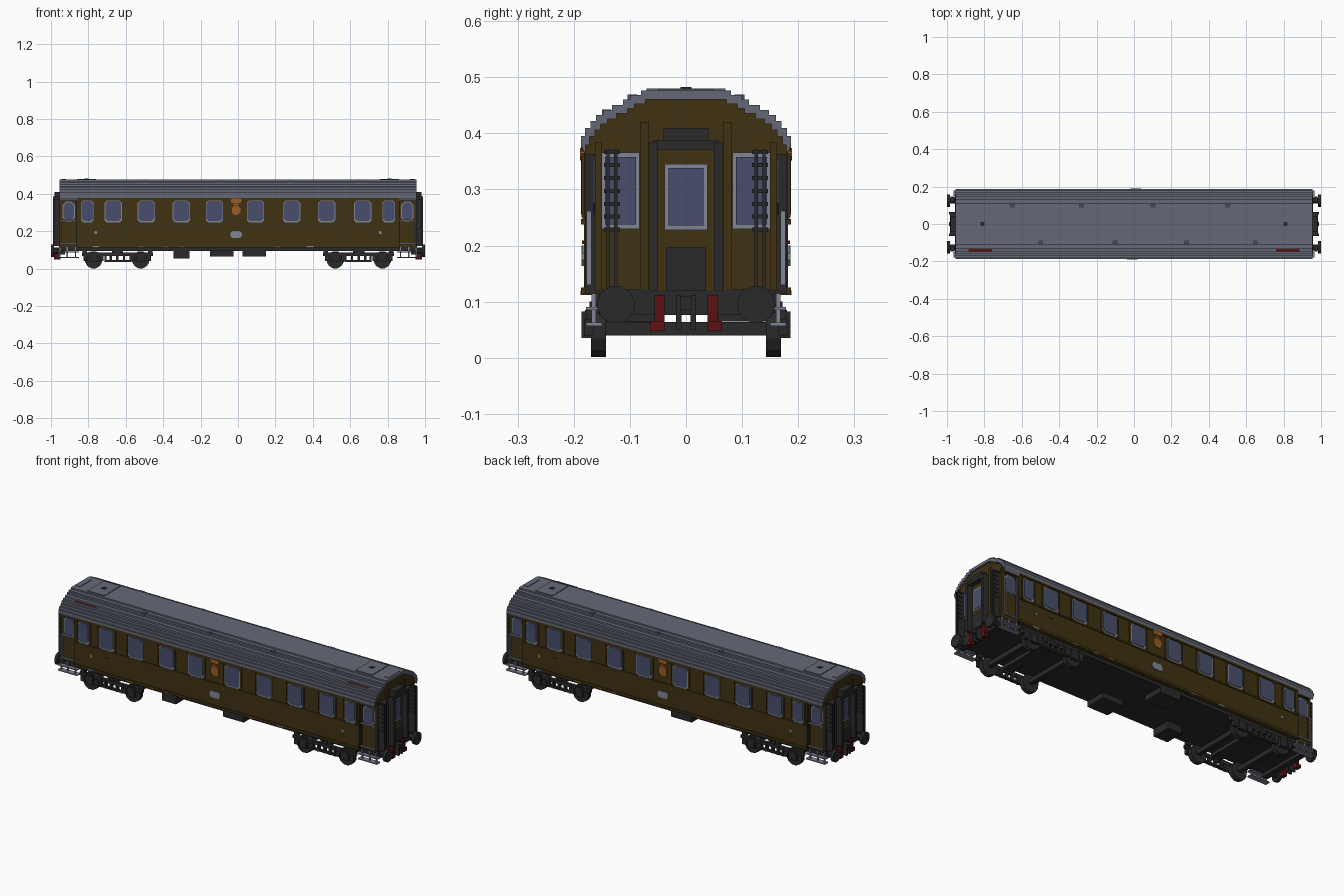
import bpy, bmesh, math
from mathutils import Matrix, Vector

if "Cube" in bpy.data.objects:
    bpy.data.objects.remove(bpy.data.objects["Cube"])


def material(name, r, g, b):
    m = bpy.data.materials.new(name)
    m.use_nodes = True
    m.diffuse_color = (r, g, b, 1)
    m.node_tree.nodes["Principled BSDF"].inputs["Base Color"].default_value = (r, g, b, 1)
    return m


BROWN = material("brown paint", .05, .032, .006)
GREY = material("roof grey", .13, .14, .18)
LIGHT = material("light grey trim", .22, .235, .30)
BLUE = material("blue glass", .065, .078, .15)
DARK = material("dark iron", .023, .023, .023)
RED = material("dark red", .11, .006, .006)
ORANGE = material("orange crest", .33, .11, .017)

parts = {}


def mesh_for(name, mat):
    return parts.setdefault(name, (bmesh.new(), mat))[0]


def box(name, mat, x0, x1, y0, y1, z0, z1):
    lo = Vector((min(x0, x1), min(y0, y1), z0))
    hi = Vector((max(x0, x1), max(y0, y1), z1))
    m = Matrix.Translation((lo + hi) / 2) @ Matrix.Diagonal((*(hi - lo), 1))
    bmesh.ops.create_cube(mesh_for(name, mat), size=1, matrix=m)


def prism(name, mat, pts, axis, a, b):
    """Extrude a 2D outline: axis x takes (y, z), axis y takes (x, z)."""
    bm = mesh_for(name, mat)
    make = (lambda p: (a, *p)) if axis == "x" else (lambda p: (p[0], a, p[1]))
    face = bm.faces.new([bm.verts.new(make(p)) for p in pts])
    new = bmesh.ops.extrude_face_region(bm, geom=[face])["geom"]
    step = Vector((b - a, 0, 0) if axis == "x" else (0, b - a, 0))
    bmesh.ops.translate(bm, vec=step, verts=[v for v in new if isinstance(v, bmesh.types.BMVert)])


def pane(x, z, w, h, c):
    """Rectangle outline with cut corners."""
    w, h = w / 2, h / 2
    return [(x - w + c, z - h), (x + w - c, z - h), (x + w, z - h + c), (x + w, z + h - c),
            (x + w - c, z + h), (x - w + c, z + h), (x - w, z + h - c), (x - w, z - h + c)]


def disc(name, mat, axis, center, r, depth, n=12):
    turn = Matrix.Rotation(math.pi / 2, 4, "Y" if axis == "x" else "X")
    m = Matrix.Translation(center) @ turn @ Matrix.Rotation(math.pi / n, 4, "Z")
    bmesh.ops.create_cone(mesh_for(name, mat), cap_ends=True, segments=n, radius1=r,
                          radius2=r, depth=depth, matrix=m)


# Stepped roof: corner list of half the cross-section, turned into stairs
steps = [(.187, .378), (.18, .395), (.17, .41), (.16, .422), (.148, .433), (.132, .442),
         (.112, .451), (.1, .46), (.08, .468), (.055, .476)]


def stairs(drop, shrink):
    half = []
    for (y, z), (_, z2) in zip(steps, steps[1:] + [(0, .476)]):
        half += [(y - shrink, z - drop), (y - shrink, z2 - drop)]
    half = half[:-1]
    return half + [(-y, z) for y, z in reversed(half)]


outer, inner = stairs(0, 0), stairs(.016, .008)
prism("roof", GREY, outer + inner[::-1], "x", -.955, .955)
prism("roof_end_wall", BROWN, inner, "x", -.945, .945)

# Main body with raised sill and belt strips
box("body", BROWN, -.86, .86, -.182, .182, .112, .39)
box("vestibule", BROWN, -.945, .945, -.16, .16, .115, .39)
box("floor", DARK, -.95, .95, -.165, .165, .095, .115)
for s in (1, -1):
    for z0, z1 in ((.112, .125), (.238, .247), (.368, .38)):
        box("body_strips", BROWN, -.86, .86, s * .18, s * .187, z0, z1)

# Each long side is the other one turned half round
for s in (1, -1):
    y = -s * .18
    out = lambda d: -s * (.18 + d)
    windows = [(x, .085) for x in (-.667, -.49, -.303, -.126, .094, .287, .474, .667)]
    windows += [(-.806, .06), (.806, .06)]
    for x, w in windows:
        prism("window_frames", LIGHT, pane(s * x, .305, w + .007, .116, .012), "y", y, out(.0045))
        prism("window_glass", BLUE, pane(s * x, .308, w, .106, .012), "y", y, out(.0075))
        for e in (-1, 1):
            box("window_posts", BROWN, s * x + e * (w / 2 + .008), s * x + e * (w / 2 + .014),
                y, out(.006), .25, .365)
    # Crest and number plate shield, sill marks
    cx = -.01 * s
    prism("crest", ORANGE, pane(cx, .312, .045, .05, .013), "y", y, out(.006))
    prism("crest", ORANGE, pane(cx, .343, .03, .008, .002), "y", y, out(.006))
    prism("crest", ORANGE, pane(cx, .363, .056, .022, .006), "y", y, out(.0085))
    prism("side_shield", LIGHT, pane(cx, .182, .062, .036, .01), "y", y, out(.006))
    for x in (-.52, -.39, -.3, .21):
        box("sill_marks", ORANGE, s * x - .015, s * x + .015, y, out(.008), .112, .119)
    for x in (-.76, .385):
        box("sill_tags", LIGHT, s * x - .018, s * x + .018, y, out(.008), .112, .12)
    box("side_marker", RED, s * -.68, s * -.655, y, out(.005), .203, .209)
    for x in (-.76, .76):
        box("side_labels", LIGHT, s * x - .006, s * x + .006, y, out(.005), .185, .2)

    # Roof vents and boxes under the floor
    for x in (-.5, -.1, .28, .65):
        box("roof_vents", BLUE, s * x - .014, s * x + .014, -s * .086, -s * .104, .455, .469)
    box("under_boxes", DARK, s * .025, s * .15, -s * .05, -s * .165, .065, .1)
box("under_boxes", DARK, -.345, -.26, -.165, -.06, .055, .1)

for e in (-1, 1):
    X = lambda x: e * x
    # Roof hatches, ridge end boxes and marker strips
    box("roof_hatches", GREY, X(.76), X(.86), -.07, .07, .47, .48)
    box("hatch_pins", DARK, X(.8), X(.82), -.01, .01, .475, .483)
    box("ridge_boxes", GREY, X(.92), X(.945), -.05, .05, .47, .479)
    box("roof_marker", RED, X(.76), X(.885), -.147, -.134, .432, .4425)
    box("roof_marker_cover", GREY, X(.76), X(.885), -.15, -.146, .43, .4425)

    for s in (-1, 1):
        # Recessed entrance door
        prism("door_frames", LIGHT, pane(X(.905), .305, .068, .105, .02), "y", s * .158, s * .163)
        prism("door_glass", BLUE, pane(X(.905), .305, .058, .095, .018), "y", s * .158, s * .166)
        box("door_edges", DARK, X(.86), X(.866), s * .158, s * .18, .115, .385)
        box("door_handrails", LIGHT, X(.94), X(.946), s * .168, s * .177, .13, .262)
        for z in (.13, .255):
            box("door_handrails", LIGHT, X(.862), X(.946), s * .168, s * .177, z, z + .007)
        # Entrance steps
        for z in (.057, .085):
            box("entrance_steps", LIGHT, X(.85), X(.965), s * .15, s * .178, z, z + .006)
        for x in (.865, .91, .95):
            box("entrance_steps", DARK, X(x), X(x + .006), s * .16, s * .168, .057, .115)

        # End windows with folding grilles beside the gangway
        box("end_window_frames", LIGHT, X(.94), X(.949), s * .083, s * .15, .23, .366)
        box("end_window_glass", BLUE, X(.94), X(.952), s * .089, s * .144, .238, .358)
        for y in (.122, .136):
            box("end_grilles", DARK, X(.945), X(.985), s * y, s * (y + .006), .12, .372)
        for i in range(7):
            z = .225 + i * .023
            box("end_grilles", DARK, X(.96), X(.98), s * .118, s * .146, z, z + .007)
        box("end_pillars", BROWN, X(.94), X(.955), s * .066, s * .082, .12, .42)
        box("end_pillars", BROWN, X(.94), X(.955), s * .15, s * .162, .12, .385)

        # Gangway frame, buffers and red hoses
        box("gangway", DARK, X(.94), X(.988), s * .05, s * .065, .12, .385)
        disc("buffer_shanks", DARK, "x", (X(.965), s * .125, .095), .017, .05, 8)
        disc("buffer_heads", DARK, "x", (X(.9925), s * .125, .095), .034, .015)
        box("hoses", RED, X(.955), X(.975), s * .038, s * .056, .048, .112)
        box("hoses", RED, X(.955), X(.978), s * .038, s * .064, .048, .066)
        box("coupling", DARK, X(.95), X(.985), s * .008, s * .018, .05, .112)

    # Gangway top and end door
    box("gangway", DARK, X(.94), X(.985), -.058, .058, .37, .388)
    box("gangway", DARK, X(.94), X(.98), -.04, .04, .385, .41)
    box("end_door", BROWN, X(.94), X(.957), -.05, .05, .12, .37)
    box("end_door_frame", LIGHT, X(.95), X(.96), -.038, .038, .228, .345)
    box("end_door_glass", BLUE, X(.954), X(.963), -.031, .031, .236, .338)
    box("gangway_plate", DARK, X(.95), X(.972), -.036, .036, .12, .197)
    box("headstock", DARK, X(.925), X(.957), -.155, .155, .076, .122)
    box("coupling", DARK, X(.95), X(.99), -.01, .01, .085, .11)

    # Bogie: wheels, axles, side frames, springs and cross beams
    for x in (.52, .772):
        box("axles", DARK, X(x - .012), X(x + .012), -.15, .15, .04, .064)
        for s in (-1, 1):
            disc("wheels", DARK, "y", (X(x), s * .156, .047), .047, .026)
            box("axle_boxes", DARK, X(x - .022), X(x + .022), s * .16, s * .186, .035, .083)
            for d in (-.042, .042):
                box("axle_springs", DARK, X(x + d - .012), X(x + d + .012), s * .165, s * .182, .04, .07)
    for s in (-1, 1):
        box("bogie_frames", DARK, X(.455), X(.835), s * .162, s * .178, .068, .085)
        box("bogie_frames", DARK, X(.575), X(.715), s * .162, s * .178, .036, .046)
        for x in (.575, .61, .645, .68, .708):
            box("bogie_frames", DARK, X(x - .006), X(x + .006), s * .162, s * .18, .036, .085)
        for x in (.47, .646, .82):
            box("bogie_frames", DARK, X(x - .012), X(x + .012), s * .15, s * .172, .08, .1)
    box("bogie_beams", DARK, X(.615), X(.675), -.165, .165, .076, .1)

# Turn the collected parts into objects
for name, (bm, mat) in parts.items():
    bmesh.ops.recalc_face_normals(bm, faces=bm.faces)
    mesh = bpy.data.meshes.new(name)
    bm.to_mesh(mesh)
    bm.free()
    mesh.materials.append(mat)
    bpy.context.collection.objects.link(bpy.data.objects.new(name, mesh))
